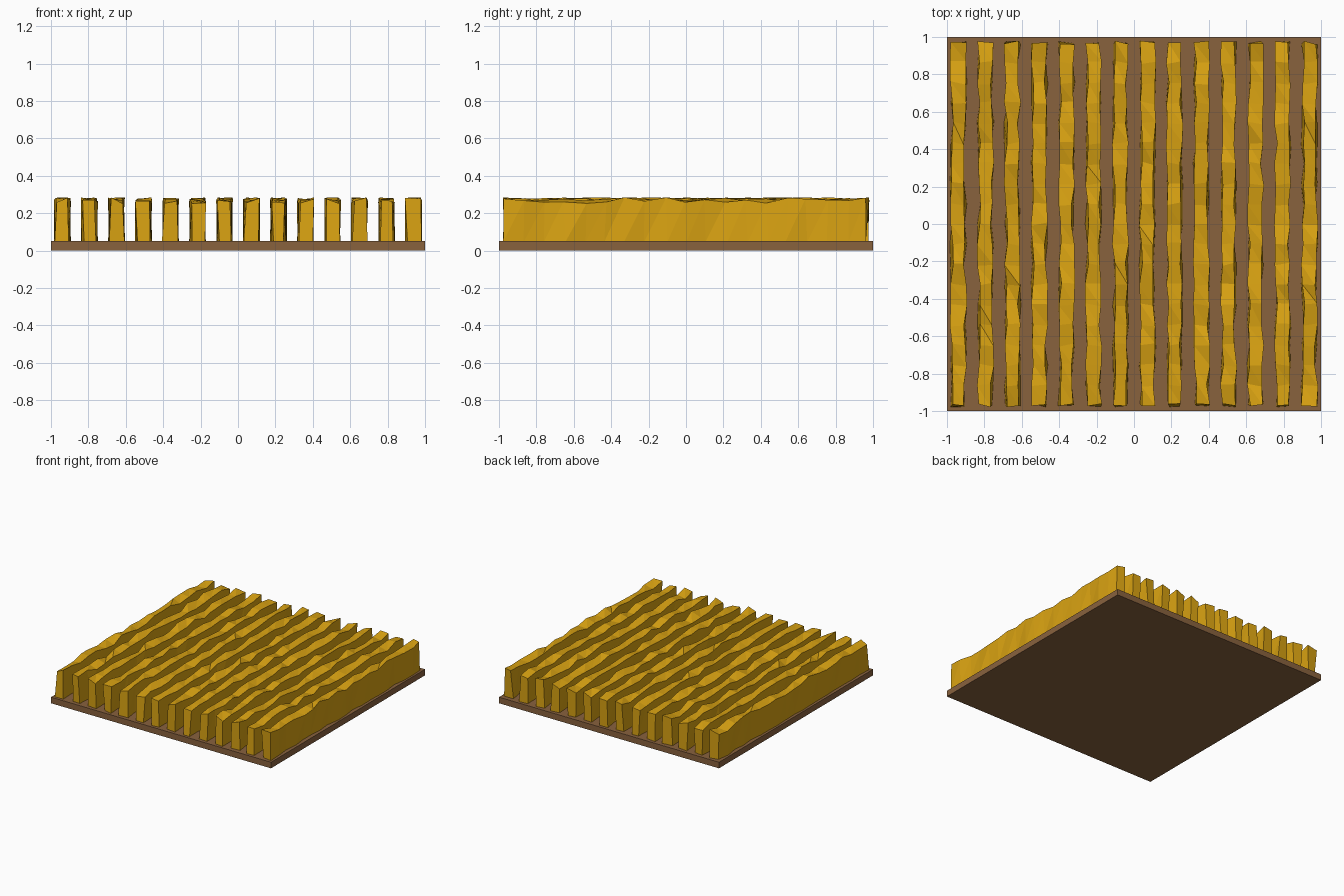
import bpy, bmesh, random

if "Cube" in bpy.data.objects:
    bpy.data.objects.remove(bpy.data.objects["Cube"])

random.seed(4)

def material(name, rgb):
    m = bpy.data.materials.new(name)
    m.diffuse_color = (*rgb, 1)
    m.use_nodes = True
    m.node_tree.nodes["Principled BSDF"].inputs["Base Color"].default_value = m.diffuse_color
    return m

soil = material("soil brown", (0.25, 0.122, 0.048))
gold = material("wheat gold", (0.70, 0.366, 0.006))

def add_object(name, bm, mat):
    bmesh.ops.recalc_face_normals(bm, faces=bm.faces)
    me = bpy.data.meshes.new(name)
    bm.to_mesh(me)
    bm.free()
    me.materials.append(mat)
    ob = bpy.data.objects.new(name, me)
    bpy.context.collection.objects.link(ob)
    return ob

# Soil slab
bm = bmesh.new()
bmesh.ops.create_cube(bm, size=1)
for v in bm.verts:
    v.co = (v.co.x * 2, v.co.y * 2, (v.co.z + 0.5) * 0.05)
add_object("soil_slab", bm, soil)

# Wheat rows: long boxes with jittered, triangulated tops
ROWS, SEGS, HALF = 14, 18, 0.036

def wheat_row(name, x):
    bm = bmesh.new()
    rings = []
    for i in range(SEGS + 1):
        y = -0.97 + 1.94 * i / SEGS
        ring = []
        for side, top in ((-1, 0), (1, 0), (1, 1), (-1, 1)):
            jx = random.uniform(-0.010, 0.010)
            jy = random.uniform(-0.010, 0.010)
            z = random.uniform(0.25, 0.285) if top else 0.045
            ring.append(bm.verts.new((x + side * HALF + jx, y + jy, z)))
        rings.append(ring)
    for a, b in zip(rings, rings[1:]):
        for k in range(4):
            n = (k + 1) % 4
            bm.faces.new((a[k], a[n], b[n]))
            bm.faces.new((a[k], b[n], b[k]))
    bm.faces.new(rings[0])
    bm.faces.new(rings[-1])
    add_object(name, bm, gold)

for r in range(ROWS):
    wheat_row(f"wheat_row_{r + 1}", -0.939 + 1.878 * r / (ROWS - 1))
